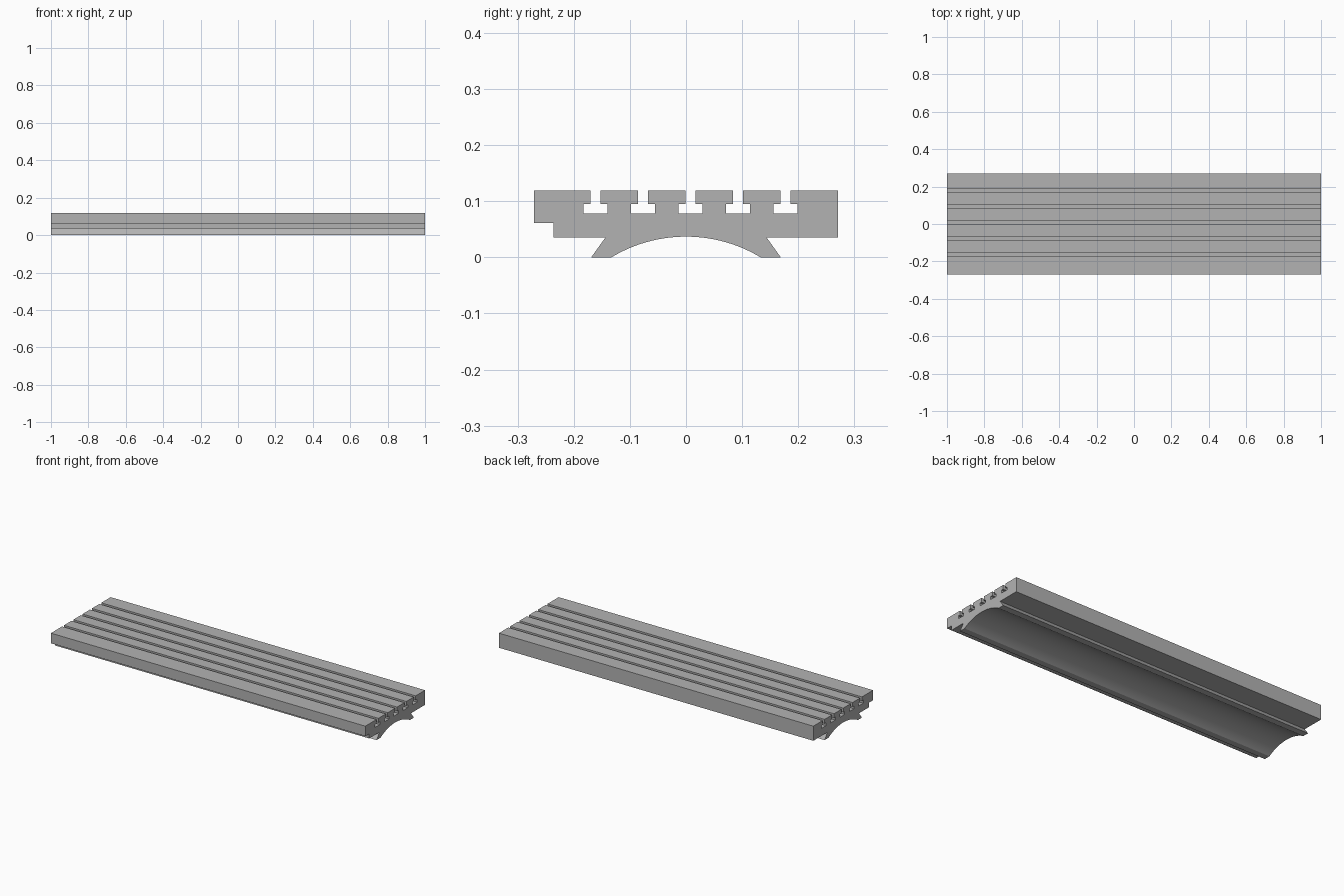
import bpy
import bmesh
import math

default = bpy.data.objects.get("Cube")
if default:
    bpy.data.objects.remove(default, do_unlink=True)

# Overall sizes
HALF_LEN, HALF_W = 1.0, 0.271
TOP, BASE = 0.119, 0.035

metal = bpy.data.materials.new("plain grey")
metal.use_nodes = True
grey = (0.45, 0.45, 0.45, 1)
metal.diffuse_color = grey
metal.node_tree.nodes["Principled BSDF"].inputs["Base Color"].default_value = grey


def t_slot(centre):
    """Undercut groove outline, walked from +y to -y."""
    neck, wide, lip, floor = 0.0087, 0.0214, 0.095, 0.078
    half = [(neck, TOP), (neck, lip), (wide, lip), (wide, floor)]
    return [(centre + y, z) for y, z in half] + \
           [(centre - y, z) for y, z in reversed(half)]


def arch(half, rise, steps):
    """Circular hollow between the feet, walked from -y to +y."""
    radius = (half ** 2 + rise ** 2) / (2 * rise)
    sweep = math.asin(half / radius)
    angles = [sweep * (2 * i / steps - 1) for i in range(steps + 1)]
    return [(radius * math.sin(a), rise - radius * (1 - math.cos(a))) for a in angles]


# Cross-section: stepped front edge, flared feet, arch, slotted top
profile = [(-HALF_W, TOP), (-HALF_W, 0.061), (-0.236, 0.061), (-0.236, BASE),
           (-0.144, BASE), (-0.169, 0)]
profile += arch(0.133, 0.037, 32)
profile += [(0.169, 0), (0.144, BASE), (HALF_W, BASE), (HALF_W, TOP)]
for i in reversed(range(5)):
    profile += t_slot(0.008 + (i - 2) * 0.0846)

# Extrude the section along the length
bm = bmesh.new()
end = bm.faces.new([bm.verts.new((-HALF_LEN, y, z)) for y, z in profile])
new = bmesh.ops.extrude_face_region(bm, geom=[end], use_keep_orig=True)
verts = [g for g in new["geom"] if isinstance(g, bmesh.types.BMVert)]
bmesh.ops.translate(bm, verts=verts, vec=(2 * HALF_LEN, 0, 0))
bmesh.ops.recalc_face_normals(bm, faces=bm.faces)
mesh = bpy.data.meshes.new("slotted_rail")
bm.to_mesh(mesh)
bm.free()

rail = bpy.data.objects.new("slotted_rail", mesh)
bpy.context.collection.objects.link(rail)
mesh.materials.append(metal)

# Smooth arch, crisp corners
bpy.ops.object.select_all(action="DESELECT")
rail.select_set(True)
bpy.context.view_layer.objects.active = rail
bpy.ops.object.shade_smooth_by_angle(angle=math.radians(25))
